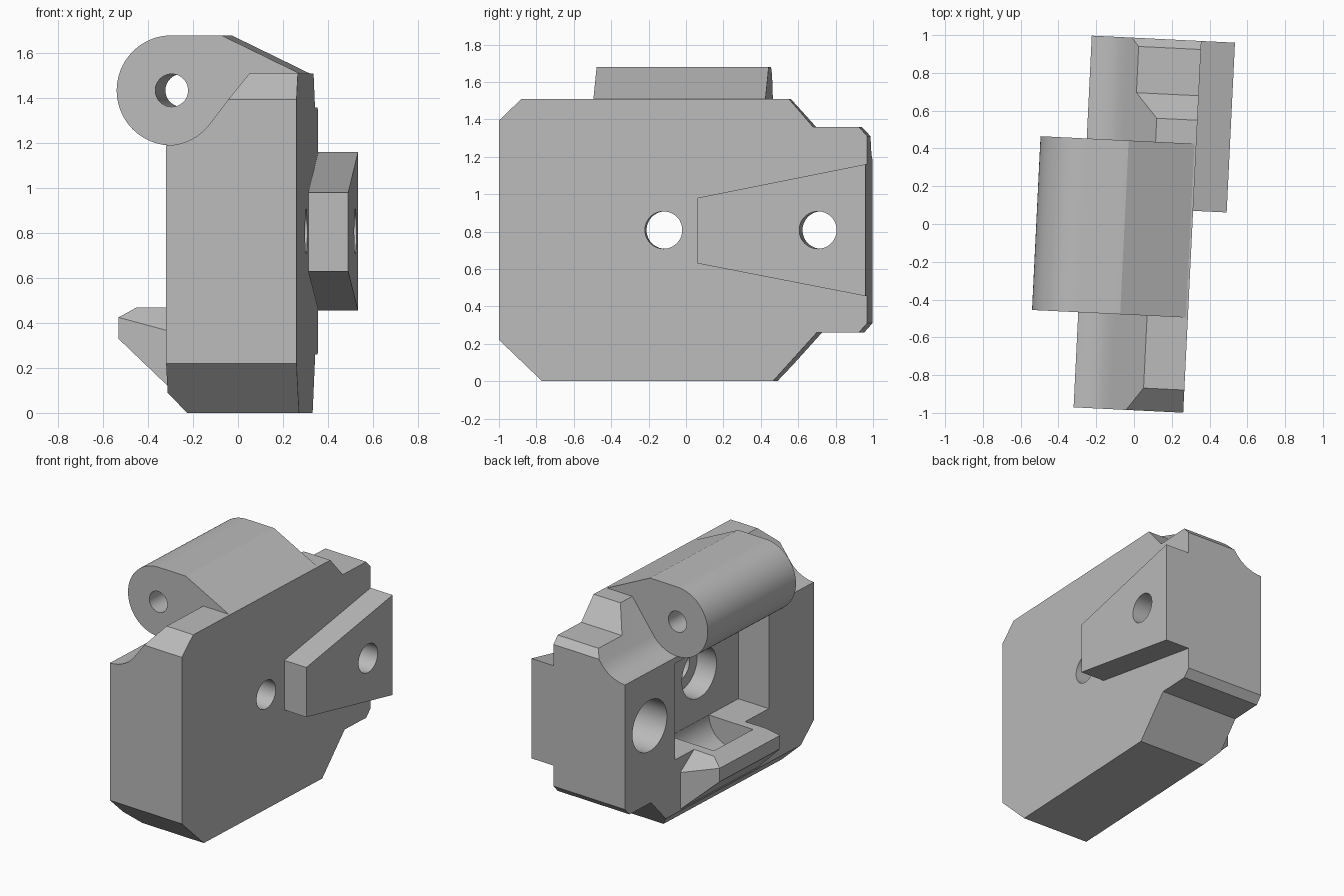
import bpy, bmesh, math

if "Cube" in bpy.data.objects:
    bpy.data.objects.remove(bpy.data.objects["Cube"])

LEFT, RIGHT = -0.272, 0.309          # side planes of the block
PIN_Z, BARREL_R = 1.435, 0.245       # hinge barrel centre height and radius

grey = bpy.data.materials.new("plain grey")
grey.use_nodes = True
grey.diffuse_color = (0.5, 0.5, 0.5, 1)
grey.node_tree.nodes["Principled BSDF"].inputs["Base Color"].default_value = (0.5, 0.5, 0.5, 1)


def finish(bm, name):
    bmesh.ops.recalc_face_normals(bm, faces=bm.faces)
    mesh = bpy.data.meshes.new(name)
    bm.to_mesh(mesh)
    bm.free()
    mesh.materials.append(grey)
    obj = bpy.data.objects.new(name, mesh)
    bpy.context.collection.objects.link(obj)
    return obj


def prism(name, outline, axis, lo, hi):
    """Extrude an outline along x (outline is y,z) or along y (outline is x,z)."""
    bm = bmesh.new()
    place = (lambda a, b, d: (d, a, b)) if axis == "x" else (lambda a, b, d: (a, d, b))
    ends = [[bm.verts.new(place(a, b, d)) for a, b in outline] for d in (lo, hi)]
    for end in ends:
        bm.faces.new(end)
    n = len(outline)
    for i in range(n):
        j = (i + 1) % n
        bm.faces.new((ends[0][i], ends[0][j], ends[1][j], ends[1][i]))
    return finish(bm, name)


def arc(a, b, r, start, stop, n):
    angles = [math.radians(start + (stop - start) * i / n) for i in range(n + 1)]
    return [(a + r * math.cos(t), b + r * math.sin(t)) for t in angles]


def hole(name, a, b, r, axis, lo, hi):
    return prism(name, arc(a, b, r, 0, 360, 48)[:-1], axis, lo, hi)


def combine(target, other, operation):
    mod = target.modifiers.new("join", "BOOLEAN")
    mod.operation, mod.solver, mod.object = operation, "EXACT", other
    bpy.context.view_layer.objects.active = target
    bpy.ops.object.modifier_apply(modifier=mod.name)
    bpy.data.objects.remove(other)


# Block: side outline crossed with the end outline
side = [(-0.985, 0.22), (-0.755, 0), (0.48, 0), (0.715, 0.26), (0.94, 0.26), (0.985, 0.31),
        (0.985, 1.31), (0.94, 1.36), (0.695, 1.36), (0.565, 1.51), (-0.865, 1.51), (-0.985, 1.395)]
body = prism("hinge_block", side, "x", -0.6, 0.6)
saddle = arc(LEFT, PIN_Z, BARREL_R, -90, -37.3, 14)
section = [(LEFT, 0.09), (-0.19, -0.1 + 0.1), (-0.19, -0.1), (RIGHT, -0.1),
           (RIGHT, 1.6), (0.16, 1.6), (0.093, 1.51)] + saddle[::-1]
combine(body, prism("end_section", section, "y", -1.2, 1.2), "INTERSECT")

# Rectangular pocket in the barrel side
pocket = [(-0.514, 0.47), (0.465, 0.47), (0.465, 1.15), (-0.514, 1.15)]
combine(body, prism("pocket", pocket, "x", -0.7, -0.026), "DIFFERENCE")

# Tapered ledge below the pocket
bm = bmesh.new()
for s in (-1, 1):
    for x, y, z in ((-0.2, 0.41, 0.1), (-0.2, 0.41, 0.36), (-0.2, 0.265, 0.47),
                    (LEFT, 0.41, 0.1), (LEFT, 0.41, 0.36), (LEFT, 0.265, 0.47),
                    (-0.517, 0.315, 0.33), (-0.517, 0.315, 0.425), (-0.437, 0.27, 0.47)):
        bm.verts.new((x, s * y, z))
bmesh.ops.convex_hull(bm, input=bm.verts)
bmesh.ops.delete(bm, geom=[v for v in bm.verts if not v.link_faces], context="VERTS")
bmesh.ops.dissolve_limit(bm, angle_limit=0.01, verts=bm.verts, edges=bm.edges)
combine(body, finish(bm, "ledge"), "UNION")

# Hinge barrel with its sloping web
barrel = arc(LEFT, PIN_Z, BARREL_R, 90, 270, 40) + [
    (-0.05, 1.18), (0.2, 1.3), (RIGHT, 1.505), (-0.05, 1.68)]
combine(body, prism("barrel", barrel, "y", -0.481, 0.44), "UNION")

# Wedge plate on the flat side
wedge = [(0.085, 0.63), (0.985, 0.455), (0.985, 1.16), (0.085, 0.98)]
combine(body, prism("wedge", wedge, "x", 0.25, 0.487), "UNION")

# Scoop in the ledge, bolt holes with counterbores, pin hole
combine(body, hole("scoop", -0.206, 0.47, 0.178, "y", -0.204, 0.204), "DIFFERENCE")
for y in (-0.105, 0.73):
    combine(body, hole("bolt_hole", y, 0.808, 0.1, "x", -1, 1), "DIFFERENCE")
    combine(body, hole("counterbore", y, 0.808, 0.18, "x", -1, 0.13), "DIFFERENCE")
combine(body, hole("pin_hole", LEFT, PIN_Z, 0.073, "y", -1, 1), "DIFFERENCE")

# Slight turn about the vertical, then shading
body.rotation_euler.z = math.radians(-2.8)
bpy.ops.object.select_all(action="DESELECT")
body.select_set(True)
bpy.context.view_layer.objects.active = body
bpy.ops.object.transform_apply(location=False, rotation=True, scale=False)
bpy.ops.object.shade_smooth_by_angle(angle=math.radians(25))
